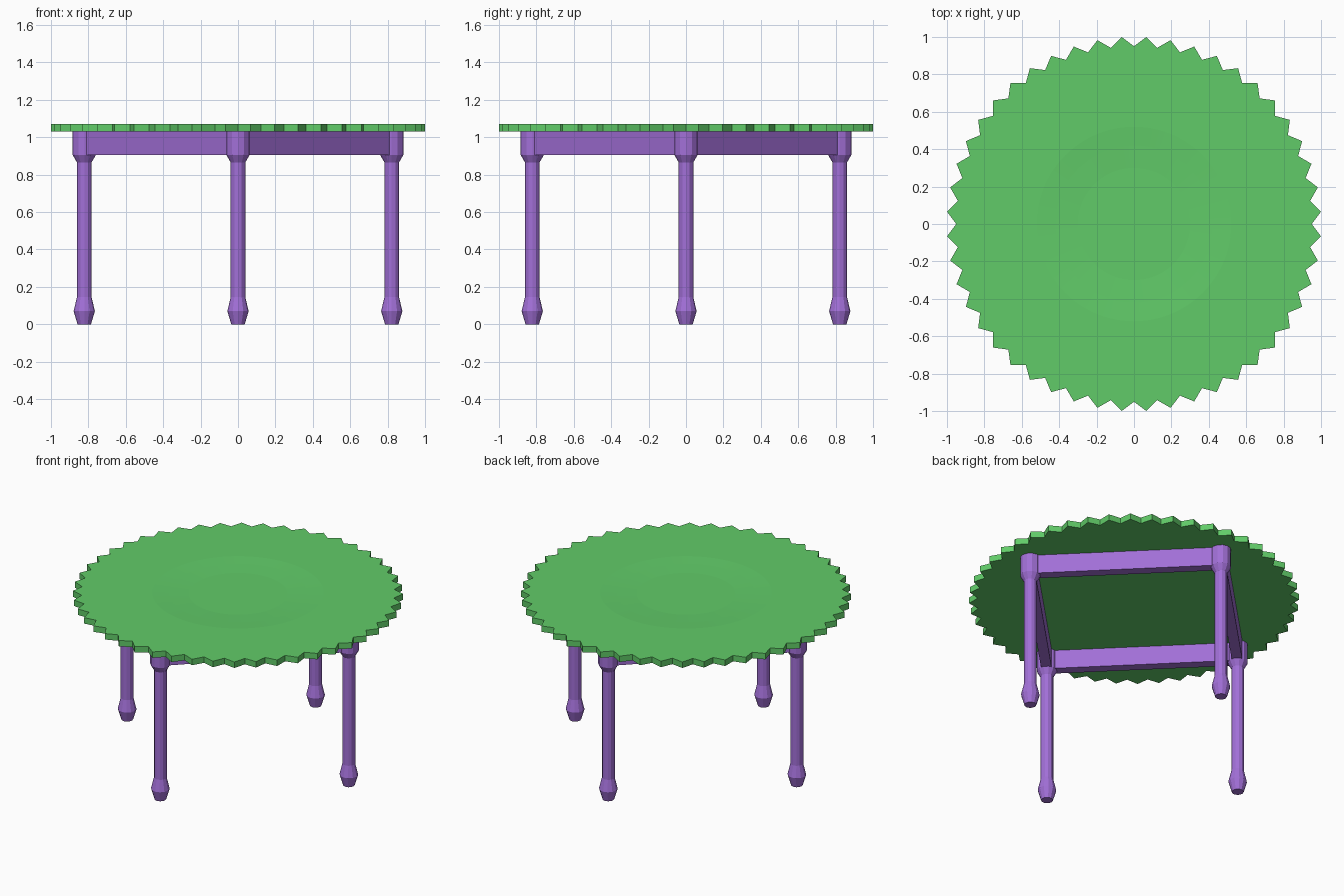
import bpy, bmesh, math
from mathutils import Matrix

if "Cube" in bpy.data.objects:
    bpy.data.objects.remove(bpy.data.objects["Cube"])

def material(name, color):
    m = bpy.data.materials.new(name)
    m.diffuse_color = color
    m.use_nodes = True
    m.node_tree.nodes["Principled BSDF"].inputs["Base Color"].default_value = m.diffuse_color
    return m

green = material("green", (0.12, 0.60, 0.14, 1))
purple = material("purple", (0.36, 0.16, 0.68, 1))

def finish(name, bm, mat):
    bmesh.ops.recalc_face_normals(bm, faces=bm.faces)
    me = bpy.data.meshes.new(name)
    bm.to_mesh(me)
    bm.free()
    me.materials.append(mat)
    ob = bpy.data.objects.new(name, me)
    bpy.context.collection.objects.link(ob)
    return ob

def stacked_rings(name, rings, mat, place=(0, 0, 0)):
    """Skin a stack of equal-count rings and cap both ends."""
    bm = bmesh.new()
    loops = [[bm.verts.new((x + place[0], y + place[1], z + place[2])) for x, y, z in r] for r in rings]
    n = len(loops[0])
    for a, b in zip(loops, loops[1:]):
        for i in range(n):
            j = (i + 1) % n
            bm.faces.new((a[i], a[j], b[j], b[i]))
    bm.faces.new(loops[0][::-1])
    bm.faces.new(loops[-1])
    return finish(name, bm, mat)

def ring(r, z, n, r_odd=None, start=0.0):
    out = []
    for i in range(n):
        a = start + 2 * math.pi * i / n
        rad = r if r_odd is None or i % 2 == 0 else r_odd
        out.append((rad * math.cos(a), rad * math.sin(a), z))
    return out

# Tabletop: 48 pointed teeth around the rim, shallow dish in the middle
TEETH, TIP, VALLEY, TOP, UNDER = 48, 1.002, 0.95, 1.07, 1.03
n = TEETH * 2
stacked_rings("tabletop", [
    ring(VALLEY, UNDER, n, TIP),
    ring(VALLEY, TOP, n, TIP),
    ring(0.52, TOP, n),
    ring(0.42, TOP - 0.005, n),
    ring(0.30, TOP - 0.01, n),
], green)

# Turned legs: tapered foot, straight shaft, flared head
LEG_AT = 0.822
profile = [(0.036, 0), (0.057, 0.07), (0.039, 0.145), (0.039, 0.865), (0.062, 0.905), (0.062, UNDER)]
for label, k in (("right", 0), ("back", 1), ("left", 2), ("front", 3)):
    a = k * math.pi / 2
    stacked_rings(label + "_leg", [ring(r, z, 12) for r, z in profile], purple,
                  (LEG_AT * math.cos(a), LEG_AT * math.sin(a), 0))

# Apron rails joining neighbouring legs
length = LEG_AT * math.sqrt(2) - 0.06
for label, k in (("back_right", 0), ("back_left", 1), ("front_left", 2), ("front_right", 3)):
    a = math.pi / 4 + k * math.pi / 2
    d = LEG_AT / math.sqrt(2)
    bm = bmesh.new()
    bmesh.ops.create_cube(bm, size=1, matrix=(
        Matrix.Translation((d * math.cos(a), d * math.sin(a), (0.905 + UNDER) / 2))
        @ Matrix.Rotation(a, 4, 'Z')
        @ Matrix.Diagonal((0.064, length, UNDER - 0.905, 1))))
    finish(label + "_apron", bm, purple)
